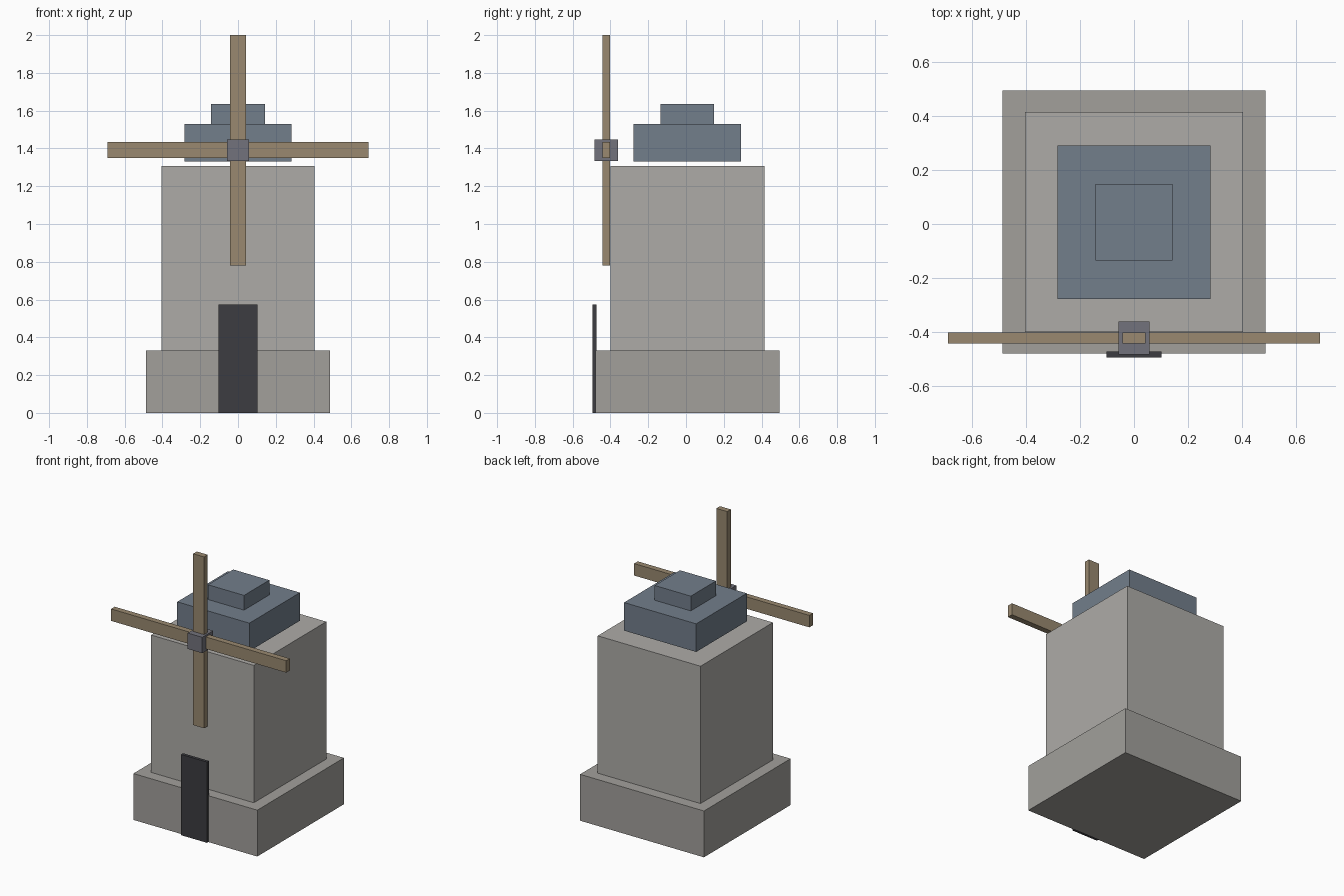
import bpy

if "Cube" in bpy.data.objects:
    bpy.data.objects.remove(bpy.data.objects["Cube"])


def material(name, rgb):
    m = bpy.data.materials.new(name)
    m.diffuse_color = (*rgb, 1)
    m.use_nodes = True
    m.node_tree.nodes["Principled BSDF"].inputs["Base Color"].default_value = m.diffuse_color
    return m


def box(name, x, y, z, mat):
    """Box from (min, max) ranges along each axis."""
    spans = (x, y, z)
    bpy.ops.mesh.primitive_cube_add(size=1, location=[(a + b) / 2 for a, b in spans])
    ob = bpy.context.object
    ob.name = name
    size = [b - a for a, b in spans]
    for v in ob.data.vertices:
        v.co = [c * s for c, s in zip(v.co, size)]
    ob.data.materials.append(mat)
    return ob


def sym(half):
    return (-half, half)


stone = material("stone", (0.36, 0.35, 0.33))
wall = material("wall", (0.42, 0.41, 0.39))
slate = material("slate", (0.17, 0.21, 0.26))
wood = material("wood", (0.32, 0.25, 0.16))
iron = material("iron", (0.17, 0.17, 0.20))
dark = material("dark", (0.045, 0.045, 0.052))

# Stone base and tower
box("base", sym(0.488), (-0.48, 0.495), (0, 0.33), stone)
box("tower", sym(0.405), (-0.40, 0.415), (0.33, 1.308), wall)

# Stepped roof, floating slightly above the tower
box("roof_lower", sym(0.284), (-0.278, 0.291), (1.33, 1.53), slate)
box("roof_upper", sym(0.142), (-0.135, 0.149), (1.53, 1.635), slate)

# Door
box("door", sym(0.102), (-0.495, -0.473), (0, 0.575), dark)

# Sails crossing through the hub
box("sail_vertical", sym(0.043), (-0.443, -0.402), (0.78, 2.0), wood)
box("sail_horizontal", sym(0.69), (-0.443, -0.402), (1.349, 1.434), wood)
box("hub", sym(0.057), (-0.484, -0.361), (1.334, 1.447), iron)
